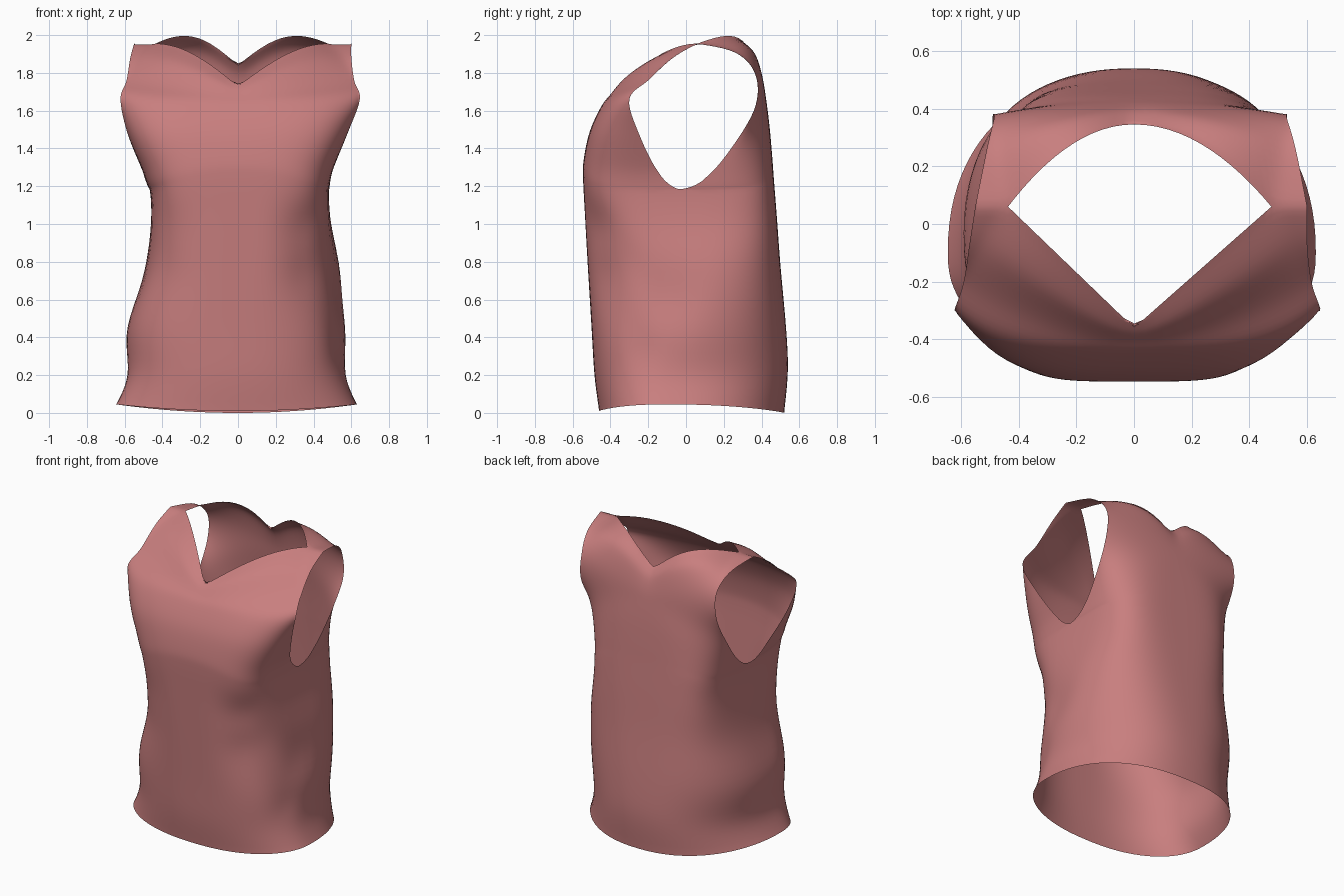
import bpy, bmesh, math
from mathutils import Vector

if "Cube" in bpy.data.objects:
    bpy.data.objects.remove(bpy.data.objects["Cube"])

HALF, SUB, UNDERARM = 24, 6, 5
SHOULDER = math.sin(14 / 24 * math.pi / 2)      # where the strap starts across the top row

# Rows from hem to shoulder: left x, right x, edge y, edge z
front_edge = [
    (-.645, .63, -.10, .045), (-.585, .572, -.10, .20), (-.595, .58, -.10, .45),
    (-.50, .55, -.08, .75), (-.462, .495, -.05, 1.0), (-.468, .482, -.04, 1.185),
    (-.505, .50, -.15, 1.28), (-.585, .58, -.25, 1.48), (-.622, .645, -.30, 1.66),
    (-.59, .615, -.20, 1.76), (-.57, .60, -.07, 1.88), (-.55, .60, .06, 1.955)]
back_edge = front_edge[:6] + [
    (-.475, .49, .11, 1.25), (-.49, .51, .26, 1.43), (-.49, .53, .37, 1.63),
    (-.485, .53, .365, 1.80), (-.51, .56, .26, 1.91), front_edge[-1]]

# Rows: centre y, centre z, curve power, roundness power, strap start, bump
front_mid = [
    (-.46, .01, 2.4, 2.4, 1, 0), (-.485, .20, 2.5, 2.4, 1, 0), (-.50, .45, 2.7, 2.5, 1, 0),
    (-.52, .78, 3.2, 3.0, 1, 0), (-.535, 1.05, 4.0, 3.8, 1, 0), (-.545, 1.24, 4.5, 4, 1, 0),
    (-.542, 1.34, 4.5, 3, 1, 0), (-.51, 1.49, 4.3, 2.1, 1, 0), (-.45, 1.62, 3.2, 1.2, 1, 0),
    (-.41, 1.67, 1.9, 1, 1, 0), (-.383, 1.70, 1.3, 1, .92, 0), (-.36, 1.73, 1, 1, SHOULDER, 0)]
back_mid = [
    (.52, .0, 2.3, 2.2, 1, 0), (.54, .22, 2.4, 2.3, 1, 0), (.53, .45, 2.6, 2.5, 1, 0),
    (.50, .78, 3.2, 3.2, 1, 0), (.48, 1.05, 4, 4, 1, 0), (.465, 1.24, 4.3, 4.3, 1, 0),
    (.457, 1.35, 4.2, 3, 1, 0), (.445, 1.49, 3.6, 1.7, 1, 0), (.43, 1.62, 2.4, 1, 1, 0),
    (.415, 1.71, 2, 1, 1, .02), (.39, 1.78, 2, 1, .92, .045), (.345, 1.84, 2, 1, SHOULDER, .065)]

# Diagonal cloth folds on the sides: start y,z, end y,z, width, depth
folds = [(-.48, .95, -.15, .62, .16, .09), (-.46, .70, -.25, .36, .13, .07)]


def sample(rows, v):
    """Catmull-Rom interpolation of row values."""
    i = min(int(v), len(rows) - 2)
    t = v - i
    a, b, c, d = (rows[max(0, min(len(rows) - 1, i + k))] for k in (-1, 0, 1, 2))
    return [.5 * (2 * q + (r - p) * t + (2 * p - 5 * q + 4 * r - s) * t * t
                  + (3 * q - p - 3 * r + s) * t ** 3) for p, q, r, s in zip(a, b, c, d)]


def fold(p):
    """Press the folds into the cloth near the side seams."""
    w = max(0, min(1, (abs(p.x) - .12) / .28))
    w = w * w * (3 - 2 * w)
    k = 0
    for y0, z0, y1, z1, width, depth in folds:
        a, d = Vector((y0, z0)), Vector((y1 - y0, z1 - z0))
        q = Vector((p.y, p.z)) - a
        t = max(0, min(1, q.dot(d) / d.length_squared))
        k += depth * math.exp(-((q - d * t).length / width) ** 2)
    k *= w * (1 if p.x > 0 else .35)
    return Vector((p.x * (1 - k), p.y * (1 - k), p.z))


def panel(bm, edge, mid):
    """Grid of cloth from hem to neckline and shoulder."""
    grid = []
    for r in range((len(mid) - 1) * SUB + 1):
        v = r / SUB
        if v <= UNDERARM:
            xl, xr, ye, ze = sample(front_edge, v)
        else:
            xl, xr, ye, ze = sample(edge[UNDERARM:], v - UNDERARM)
            # round the bottom of the armhole
            if v < UNDERARM + 1:
                t = v - UNDERARM
                ze -= .04 * t * (1 - t)
        yc, zc, p, q, strap, bump = sample(mid, v)
        sharp = max(0, min(1, (v - 8) / 2))      # neckline turns into a V
        row = []
        for k in range(-HALF, HALF + 1):
            u = math.sin(abs(k) / HALF * math.pi / 2)
            w = min(1, u / strap)
            if w > .9999:
                w = 1
            y = ye + (yc - ye) * max(0, 1 - w ** p) ** (1 / q)
            rise = w * w * (1 - sharp) + math.sin(w * math.pi / 2) * sharp
            z = zc + (ze - zc) * rise + bump * math.sin(w * math.pi)
            row.append(bm.verts.new(fold(Vector((u * (xr if k > 0 else xl), y, z)))))
        grid.append(row)
    for lo, hi in zip(grid, grid[1:]):
        for i in range(2 * HALF):
            bm.faces.new((lo[i], lo[i + 1], hi[i + 1], hi[i]))


# Front and back panels sewn at the side seams and shoulders
bm = bmesh.new()
panel(bm, front_edge, front_mid)
panel(bm, back_edge, back_mid)
bmesh.ops.remove_doubles(bm, verts=bm.verts, dist=.0004)
# Relax the cloth, leaving hem, neck and armholes in place
inner = [v for v in bm.verts if not v.is_boundary]
for _ in range(4):
    bmesh.ops.smooth_vert(bm, verts=inner, factor=.5, use_axis_x=True, use_axis_y=True, use_axis_z=True)
bmesh.ops.recalc_face_normals(bm, faces=bm.faces)
front = min(bm.faces, key=lambda f: f.calc_center_median().y)
if front.normal.y > 0:
    bmesh.ops.reverse_faces(bm, faces=bm.faces)
mesh = bpy.data.meshes.new("sleeveless_top")
bm.to_mesh(mesh)
bm.free()
top = bpy.data.objects.new("sleeveless_top", mesh)
bpy.context.collection.objects.link(top)

# Dusty pink cloth
cloth = bpy.data.materials.new("pink_cloth")
cloth.diffuse_color = (.58, .21, .21, 1)
cloth.use_nodes = True
cloth.node_tree.nodes["Principled BSDF"].inputs["Base Color"].default_value = cloth.diffuse_color
mesh.materials.append(cloth)
for f in mesh.polygons:
    f.use_smooth = True
